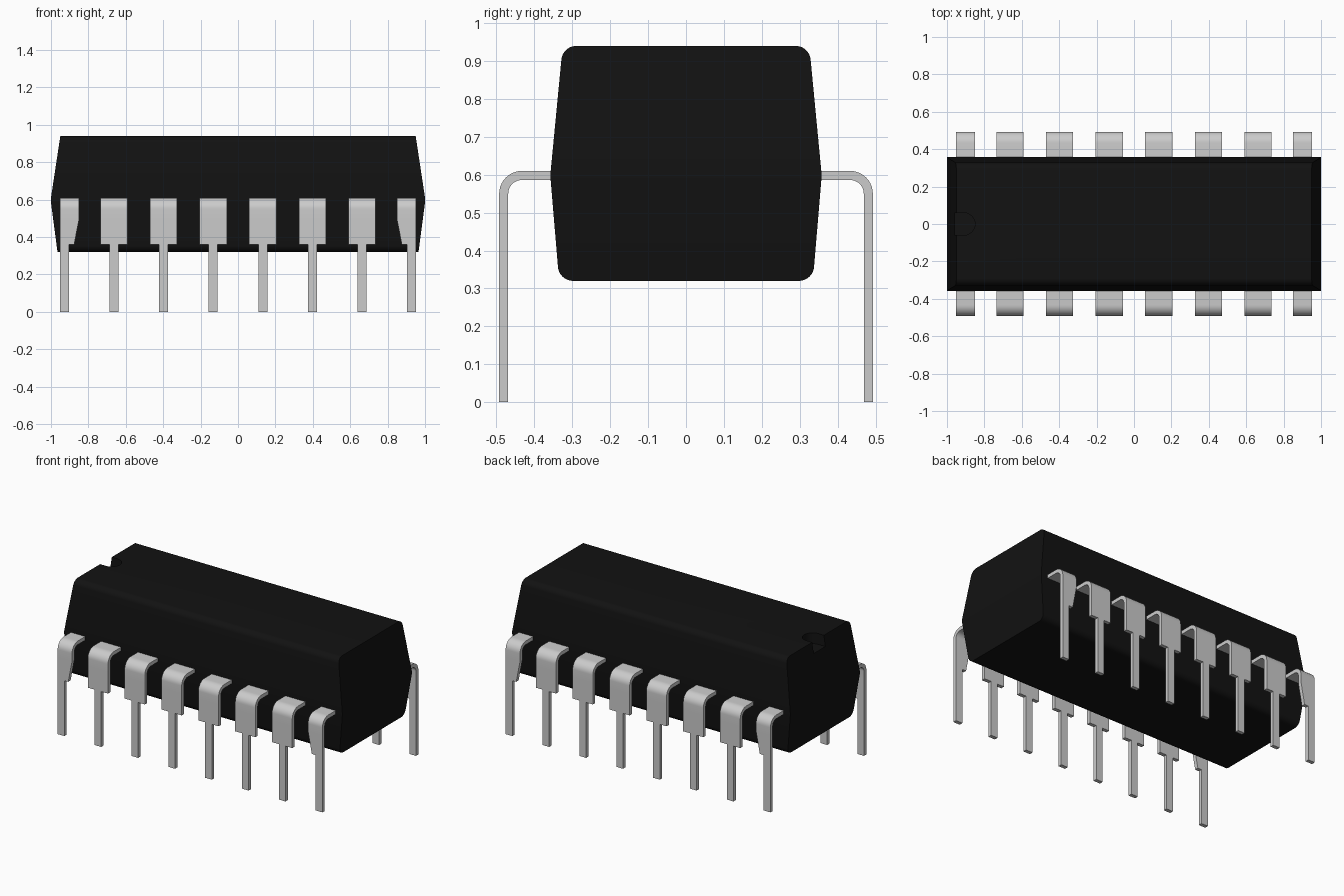
import bpy, bmesh, math

if "Cube" in bpy.data.objects:
    bpy.data.objects.remove(bpy.data.objects["Cube"])

STEPS = 10


def finish(bm, name, angle=30):
    bmesh.ops.recalc_face_normals(bm, faces=bm.faces)
    mesh = bpy.data.meshes.new(name)
    bm.to_mesh(mesh)
    bm.free()
    ob = bpy.data.objects.new(name, mesh)
    bpy.context.collection.objects.link(ob)
    return ob


def select(ob):
    bpy.ops.object.select_all(action='DESELECT')
    ob.select_set(True)
    bpy.context.view_layer.objects.active = ob


def loft(bm, rings, cap_start=True):
    rows = [[bm.verts.new(p) for p in ring] for ring in rings]
    for a, b in zip(rows, rows[1:]):
        n = len(a)
        for i in range(n):
            bm.faces.new((a[i], a[(i + 1) % n], b[(i + 1) % n], b[i]))
    if cap_start:
        bm.faces.new(rows[0])
    bm.faces.new(rows[-1])


# Body: stacked rectangles, long edges rounded, ends sloping to a centre band
def end_x(z):
    if z > 0.61:
        return 1.0 - 0.05 * (z - 0.61) / 0.33
    if z < 0.585:
        return 1.0 - 0.035 * (0.585 - z) / 0.265
    return 1.0


R = 0.04
half = []
a0, a1 = math.radians(-90), math.radians(-5)
for i in range(STEPS + 1):
    a = a0 + (a1 - a0) * i / STEPS
    half.append((0.298 + R * math.cos(a), 0.32 + R + R * math.sin(a)))
half += [(0.357, 0.585), (0.357, 0.61)]
for i in range(STEPS + 1):
    a = math.radians(5 + 85 * i / STEPS)
    half.append((0.289 + R * math.cos(a), 0.94 - R + R * math.sin(a)))

bm = bmesh.new()
loft(bm, [[(sx * end_x(z), sy * y, z) for sx, sy in ((-1, -1), (1, -1), (1, 1), (-1, 1))]
          for y, z in half])
body = finish(bm, "chip_body")
black = bpy.data.materials.new("black_plastic")
black.diffuse_color = (0.006, 0.006, 0.006, 1)
black.use_nodes = True
black.node_tree.nodes["Principled BSDF"].inputs["Base Color"].default_value = black.diffuse_color
body.data.materials.append(black)

# Orientation notch: round-ended slot cut into the left end of the top
slot = [(-1.1, -0.06)]
for i in range(17):
    a = math.radians(-90 + 180 * i / 16)
    slot.append((-0.91 + 0.06 * math.cos(a), 0.06 * math.sin(a)))
slot.append((-1.1, 0.06))
bm = bmesh.new()
loft(bm, [[(x, y, z) for x, y in slot] for z in (0.87, 1.1)])
cutter = finish(bm, "notch_cutter")
cutter.hide_render = True
select(body)
mod = body.modifiers.new("notch", 'BOOLEAN')
mod.object = cutter
mod.operation = 'DIFFERENCE'
mod.solver = 'EXACT'
bpy.ops.object.modifier_apply(modifier=mod.name)
bpy.data.objects.remove(cutter)
bpy.ops.object.shade_smooth_by_angle(angle=math.radians(30))

# Pins: bent strip with a wide shoulder and a narrow leg, mirrored to the back
Y_OUT, Y_IN, Z_TOP, T, BEND = 0.493, 0.33, 0.61, 0.024, 0.06


def strip_ring(outer, inner, x0, x1):
    return [(x0, -outer[0], outer[1]), (x1, -outer[0], outer[1]),
            (x1, -inner[0], inner[1]), (x0, -inner[0], inner[1])]


def leg_ring(z, x0, x1):
    return strip_ring((Y_OUT, z), (Y_OUT - T, z), x0, x1)


def make_pin(name, x, left, right, low_left, low_right):
    bm = bmesh.new()
    x0, x1 = x - left, x + right
    rings = [strip_ring((Y_IN, Z_TOP), (Y_IN, Z_TOP - T), x0, x1)]
    for i in range(STEPS + 1):
        a = math.radians(90 - 90 * i / STEPS)
        pts = [(Y_OUT - BEND + r * math.cos(a), Z_TOP - BEND + r * math.sin(a))
               for r in (BEND, BEND - T)]
        rings.append(strip_ring(*pts, x0, x1))
    rings.append(leg_ring(0.5, x0, x1))
    rings.append(leg_ring(0.36, x - low_left, x + low_right))
    loft(bm, rings)
    loft(bm, [leg_ring(z, x - 0.024, x + 0.024) for z in (0.36, 0.0)], cap_start=False)
    pin = finish(bm, name)
    select(pin)
    bpy.ops.object.shade_smooth_by_angle(angle=math.radians(30))
    mirror = pin.modifiers.new("back_row", 'MIRROR')
    mirror.use_axis = (False, True, False)


for i in range(8):
    x = -0.928 + i * 1.856 / 7
    if i == 0:
        widths = (0.024, 0.079, 0.024, 0.052)
    elif i == 7:
        widths = (0.079, 0.024, 0.052, 0.024)
    else:
        widths = (0.0725,) * 4
    make_pin(f"pin_pair_{i + 1}", x, *widths)
